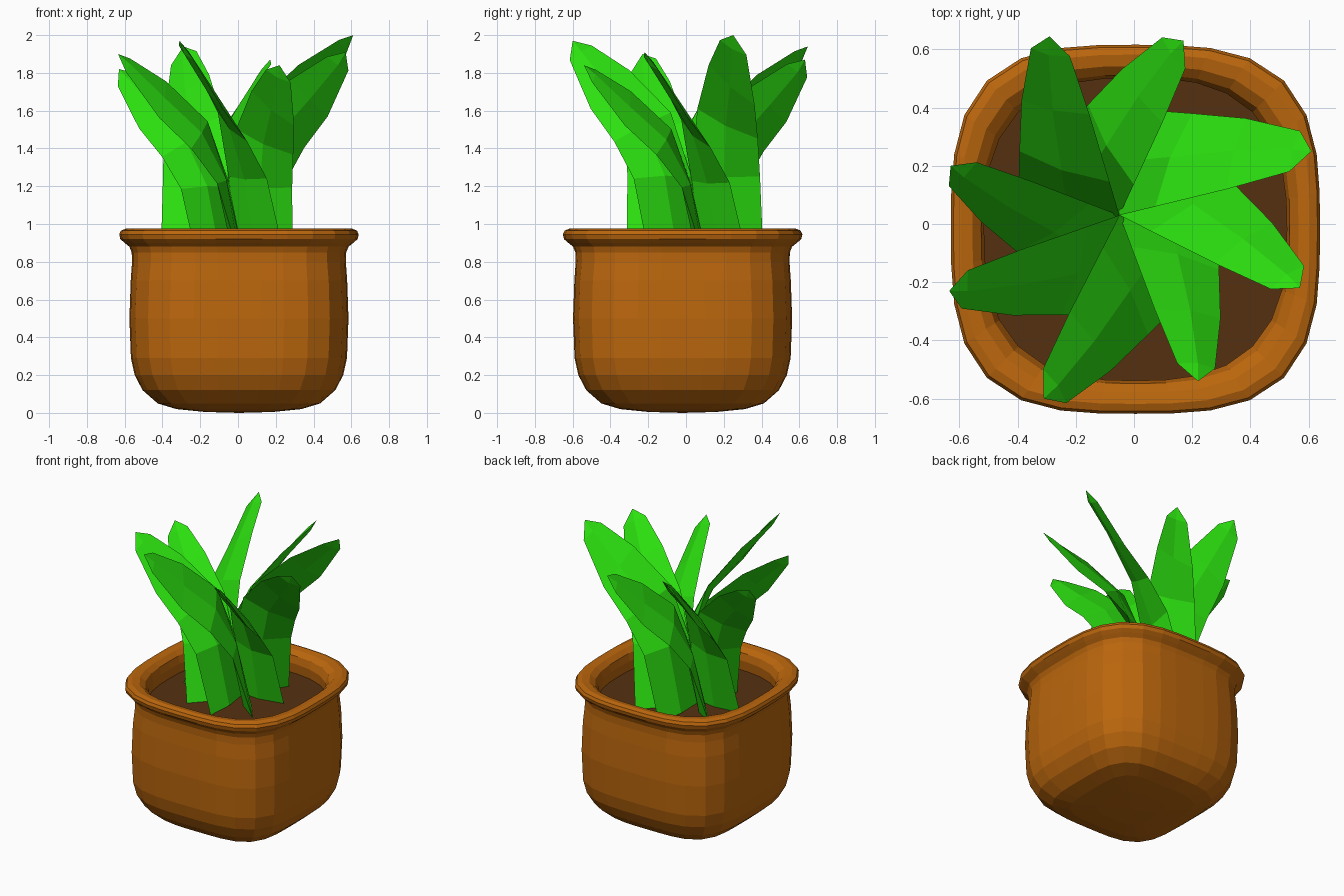
import bpy, bmesh
from math import cos, sin, pi, hypot, atan2
from mathutils import Vector

if "Cube" in bpy.data.objects:
    bpy.data.objects.remove(bpy.data.objects["Cube"])

SEG = 32
POT_CENTRE = (0.005, -0.018)
PLANT_CENTRE = Vector((-0.05, 0.03, 0))
SOIL_Z = 0.82


def material(name, rgb):
    m = bpy.data.materials.new(name)
    m.diffuse_color = (*rgb, 1)
    m.use_nodes = True
    m.node_tree.nodes["Principled BSDF"].inputs["Base Color"].default_value = m.diffuse_color
    return m


def finish(bm, name, mat):
    bmesh.ops.recalc_face_normals(bm, faces=bm.faces)
    me = bpy.data.meshes.new(name)
    bm.to_mesh(me)
    bm.free()
    me.materials.append(mat)
    ob = bpy.data.objects.new(name, me)
    bpy.context.collection.objects.link(ob)
    return ob


def ring(bm, half, z, n):
    """Rounded-square ring with superellipse exponent n."""
    vs = []
    for i in range(SEG):
        a = 2 * pi * i / SEG
        r = half / (abs(cos(a)) ** n + abs(sin(a)) ** n) ** (1 / n)
        vs.append(bm.verts.new((POT_CENTRE[0] + r * cos(a),
                                POT_CENTRE[1] + r * sin(a), z)))
    return vs


def bridge(bm, a, b):
    k = len(a)
    for i in range(k):
        bm.faces.new((a[i], a[(i + 1) % k], b[(i + 1) % k], b[i]))


clay = material("clay", (0.50, 0.135, 0.004))
earth = material("earth", (0.09, 0.03, 0.005))
green = material("leaf_green", (0.025, 0.75, 0.005))

# Pot: outside wall, rolled rim and inside lip (half width, height, squareness)
profile = [(0.18, 0.005, 4.5), (0.33, 0.02, 4.2), (0.43, 0.05, 3.9), (0.51, 0.12, 3.7),
           (0.552, 0.2, 3.7), (0.572, 0.29, 3.7), (0.58, 0.5, 3.7), (0.573, 0.7, 3.7),
           (0.566, 0.8, 3.6), (0.568, 0.85, 3.5), (0.58, 0.88, 3.4), (0.605, 0.9, 3.3),
           (0.628, 0.92, 3.2), (0.634, 0.945, 3.2), (0.625, 0.965, 3.2),
           (0.60, 0.975, 3.1), (0.56, 0.968, 3.0), (0.53, 0.94, 2.9),
           (0.52, 0.89, 2.7), (0.53, SOIL_Z - 0.02, 2.6)]
bm = bmesh.new()
rings = [ring(bm, *p) for p in profile]
for a, b in zip(rings, rings[1:]):
    bridge(bm, a, b)
bottom = bm.verts.new((*POT_CENTRE, 0))
for i in range(SEG):
    bm.faces.new((bottom, rings[0][i], rings[0][(i + 1) % SEG]))
finish(bm, "pot", clay)

# Soil disc
bm = bmesh.new()
bm.faces.new(ring(bm, 0.53, SOIL_Z, 2.6))
finish(bm, "soil", earth)

# Leaves: inner and outer edge points (along, across, height) for a standard leaf
INNER = [(-0.05, 0.01, SOIL_Z), (0.0, 0.0, 1.24), (0.12, -0.01, 1.57), (0.36, -0.03, 1.79), (0.57, -0.04, 1.915)]
OUTER = [(0.09, 0.35, SOIL_Z), (0.20, 0.295, 1.23), (0.33, 0.24, 1.42), (0.49, 0.17, 1.59), (0.645, 0.075, 1.84)]
TIP = (0.66, 0, 1.94)


def leaf(index, tx, ty, tz):
    dx, dy = tx - PLANT_CENTRE.x, ty - PLANT_CENTRE.y
    length, ang = hypot(dx, dy) / 0.66, atan2(dy, dx)

    def place(p):
        u, v = p[0] * length, p[1] * length
        z = SOIL_Z + (p[2] - SOIL_Z) * (tz - SOIL_Z) / (TIP[2] - SOIL_Z)
        return PLANT_CENTRE + Vector((u * cos(ang) - v * sin(ang),
                                      u * sin(ang) + v * cos(ang), z))

    bm = bmesh.new()
    ins, outs, tip = [place(p) for p in INNER], [place(p) for p in OUTER], place(TIP)
    mids = [(a + b) / 2 for a, b in zip(ins, outs)] + [tip]
    loops = []
    for i, (a, b) in enumerate(zip(ins, outs)):
        side = (b - a).cross(mids[i + 1] - mids[i]).normalized() * (0.026 - 0.003 * i)
        loops.append([bm.verts.new(p) for p in (a, mids[i] + side, b, mids[i] - side)])
    for a, b in zip(loops, loops[1:]):
        bridge(bm, a, b)
    end = bm.verts.new(tip)
    for i in range(4):
        bm.faces.new((loops[-1][i], loops[-1][(i + 1) % 4], end))
    bm.faces.new(loops[0])
    finish(bm, f"leaf_{index}", green)


tips = [(0.61, 0.25, 2.0), (0.57, -0.22, 1.91), (0.22, -0.54, 1.84), (-0.31, -0.60, 1.97),
        (-0.635, -0.23, 1.9), (-0.63, 0.2, 1.82), (-0.29, 0.645, 1.94), (0.17, 0.63, 1.87)]
for i, t in enumerate(tips):
    leaf(i + 1, *t)
